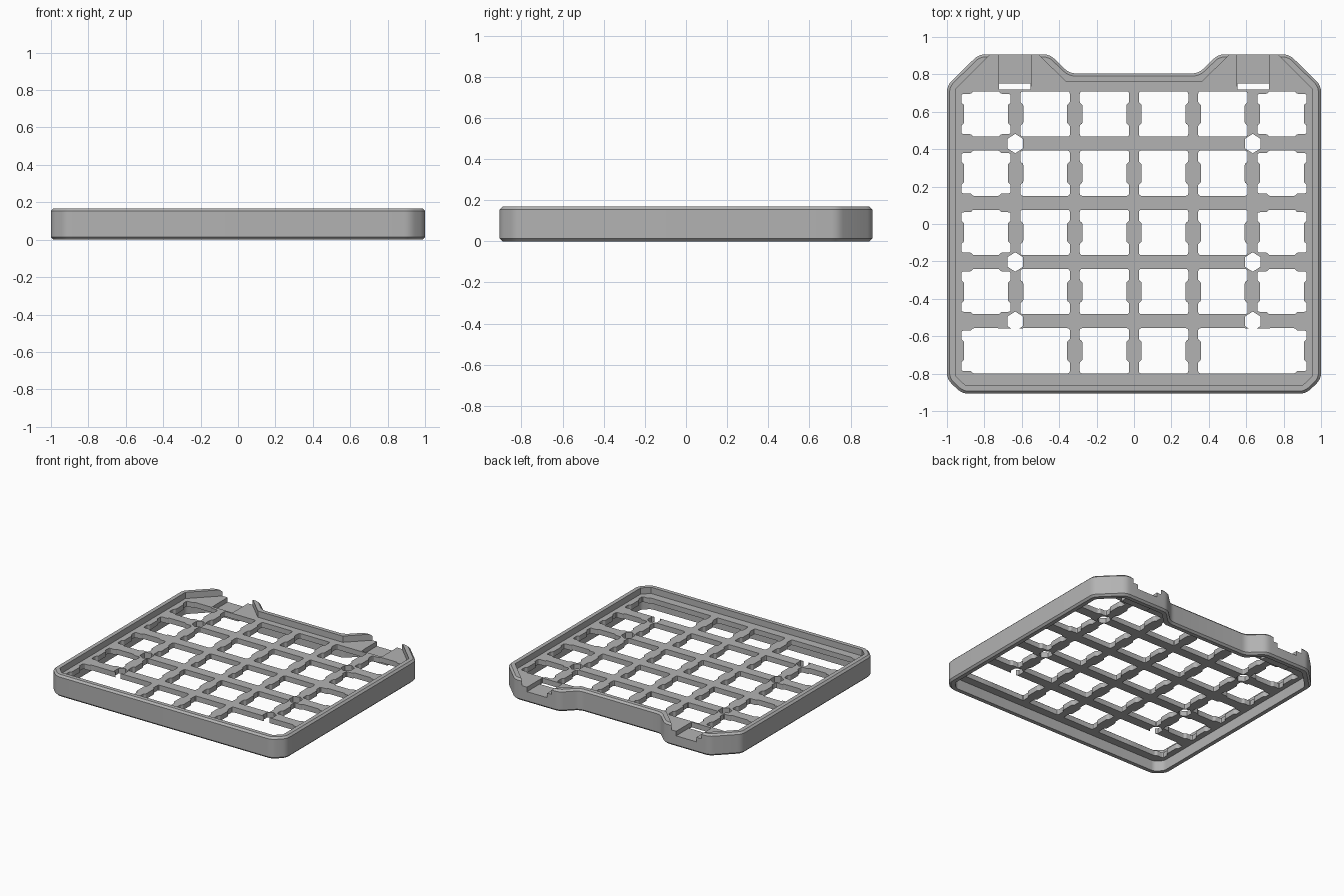
import bpy
import bmesh
from mathutils import Vector
from math import sin, cos, pi, radians

if "Cube" in bpy.data.objects:
    bpy.data.objects.remove(bpy.data.objects["Cube"])

GREY = (0.45, 0.45, 0.45, 1)
mat = bpy.data.materials.new("plain grey")
mat.use_nodes = True
mat.diffuse_color = GREY
mat.node_tree.nodes["Principled BSDF"].inputs["Base Color"].default_value = GREY

TOP, PLATE_TOP, PLATE_BOTTOM, NOTCH = 0.168, 0.12, 0.08, 0.085
PITCH, BACK_ROW = 0.3165, 0.588


def mirrored(half):
    """Close a left-hand path with its mirror image."""
    return half + [(-x, y) for x, y in reversed(half)]


def fillet(pts, r, seg=4):
    """Round every corner of a polygon."""
    out = []
    for i, p in enumerate(pts):
        p = Vector(p)
        a, b = Vector(pts[i - 1]) - p, Vector(pts[(i + 1) % len(pts)]) - p
        d = min(r, a.length * 0.45, b.length * 0.45)
        a, b = p + a.normalized() * d, p + b.normalized() * d
        for k in range(seg + 1):
            t = k / seg
            out.append(tuple(a * (1 - t) ** 2 + p * 2 * t * (1 - t) + b * t * t))
    return out


def inset(pts, d):
    """Offset a clockwise polygon inwards."""
    out = []
    for i, p in enumerate(pts):
        p = Vector(p)
        e = (p - Vector(pts[i - 1])).normalized()
        f = (Vector(pts[(i + 1) % len(pts)]) - p).normalized()
        n, m = Vector((e.y, -e.x)), Vector((f.y, -f.x))
        out.append(tuple(p + (n + m) * d / (1 + n.dot(m))))
    return out


def prisms(name, outlines, z0, z1, chamfer=0):
    """Extrude outlines between two heights into one object."""
    bm = bmesh.new()
    for pts in outlines:
        face = bm.faces.new([bm.verts.new((x, y, z0)) for x, y in pts])
        up = bmesh.ops.extrude_face_region(bm, geom=[face])["geom"]
        verts = [v for v in up if isinstance(v, bmesh.types.BMVert)]
        bmesh.ops.translate(bm, verts=verts, vec=(0, 0, z1 - z0))
    bmesh.ops.recalc_face_normals(bm, faces=bm.faces)
    if chamfer:
        rims = [e for e in bm.edges if abs(e.verts[0].co.z - e.verts[1].co.z) < 1e-5]
        bmesh.ops.bevel(bm, geom=rims, offset=chamfer, segments=1, affect='EDGES')
    me = bpy.data.meshes.new(name)
    bm.to_mesh(me)
    bm.free()
    me.materials.append(mat)
    ob = bpy.data.objects.new(name, me)
    bpy.context.collection.objects.link(ob)
    return ob


def cut(ob, outlines, z0, z1):
    """Subtract extruded outlines from an object."""
    tool = prisms("cutter", outlines, z0, z1)
    tool.hide_render = True
    mod = ob.modifiers.new("cut", 'BOOLEAN')
    mod.operation, mod.solver, mod.object = 'DIFFERENCE', 'EXACT', tool
    graph = bpy.context.evaluated_depsgraph_get()
    result = bpy.data.meshes.new_from_object(ob.evaluated_get(graph))
    ob.modifiers.clear()
    ob.data = result
    bpy.data.objects.remove(tool)


def rect(x0, x1, y0, y1):
    return [(x0, y0), (x0, y1), (x1, y1), (x1, y0)]


def key_hole(cx, cy, corner):
    """Square hole, wider towards its ends, with optional lowered corners."""
    w, mid, h = 0.132, 0.117, 0.121
    q = [(mid, 0.05), (w, 0.06), (w, corner)]
    if corner < h:
        q += [(0.08, corner), (0.07, h)]
    right = q + [(-x, y) for x, y in reversed(q)]
    loop = right + [(-x, -y) for x, y in right]
    return [(cx + x, cy + y) for x, y in fillet(loop, 0.014, 3)]


# Frame with chamfered rims
half = [(-0.92, -0.907), (-1, -0.83), (-1, 0.74), (-0.83, 0.907), (-0.45, 0.907), (-0.345, 0.805)]
outline = mirrored(half)
frame = prisms("frame", [fillet(outline, 0.035)], 0, TOP, 0.014)

# Recess below the plate, and recess above it that opens at the back lugs
inner = inset(outline, 0.045)
cut(frame, [fillet(inner, 0.02)], -0.1, PLATE_BOTTOM)
opened = []
for x, y in inner:
    if y > 0.83:
        out = 0.95 - y
        x += out if (x < -0.64 or 0 < x < 0.64) else -out
        y = 0.95
    opened.append((x, y))
cut(frame, [opened], PLATE_TOP, TOP + 0.1)

# Switch openings in five rows and six columns
holes = []
for row in range(5):
    for col in range(6):
        corner = 0.108 if col in (0, 5) else 0.121
        holes.append(key_hole((col - 2.5) * PITCH, BACK_ROW - row * PITCH, corner))
cut(frame, holes, -0.2, 0.3)

# Front corner openings are two keys wide
front = BACK_ROW - 4 * PITCH
cut(frame, [rect(s * 0.634 - 0.15, s * 0.634 + 0.15, front - 0.1205, front + 0.1205)
            for s in (-1, 1)], -0.2, 0.3)

# Hexagonal screw holes
cut(frame, [[(s * 0.635 + 0.047 * sin(k * pi / 3), y + 0.052 * cos(k * pi / 3)) for k in range(6)]
            for s in (-1, 1) for y in (0.43, -0.203, -0.52)], -0.2, 0.3)

# Back lug channels and the slots in front of them
cut(frame, [rect(s * 0.637 - 0.086, s * 0.637 + 0.086, 0.735, 1) for s in (-1, 1)], NOTCH, 0.3)
cut(frame, [rect(s * 0.637 - 0.084, s * 0.637 + 0.084, 0.72, 0.752) for s in (-1, 1)], -0.2, 0.3)

# Solid support under each lug channel
lugs = prisms("lug_supports", [rect(s * 0.637 - 0.11, s * 0.637 + 0.11, 0.754, 0.87)
                               for s in (-1, 1)], 0.045, NOTCH - 0.001)

# Smooth rounded corners, keep crisp edges
for ob in (frame, lugs):
    bpy.ops.object.select_all(action='DESELECT')
    ob.select_set(True)
    bpy.context.view_layer.objects.active = ob
    bpy.ops.object.shade_smooth_by_angle(angle=radians(30))
